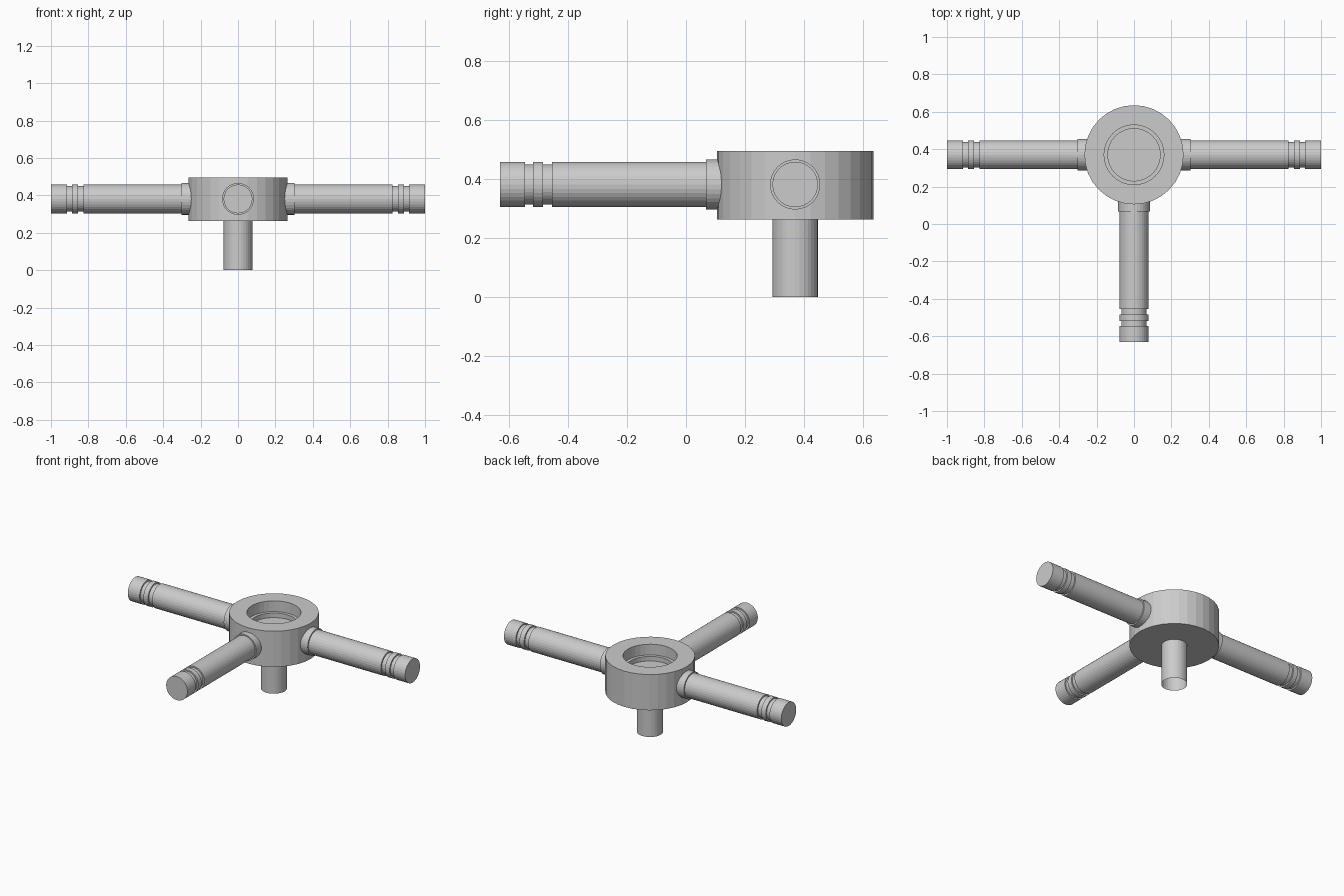
import bpy
import bmesh
import math
from mathutils import Matrix, Vector

cube = bpy.data.objects.get("Cube")
if cube:
    bpy.data.objects.remove(cube, do_unlink=True)

SIDES = 32
CENTRE_Y = 0.37
ARM_Z = 0.381

grey = bpy.data.materials.new("light_grey_metal")
grey.use_nodes = True
grey.diffuse_color = (0.6, 0.6, 0.6, 1)
grey.node_tree.nodes["Principled BSDF"].inputs["Base Color"].default_value = (0.6, 0.6, 0.6, 1)


def lathe(name, profile, matrix, cap_start=True, cap_end=True):
    """Turn (radius, height) points about z, then place the result."""
    bm = bmesh.new()
    rings = []
    for r, h in profile:
        ring = []
        for i in range(SIDES):
            a = math.tau * i / SIDES
            ring.append(bm.verts.new((r * math.cos(a), r * math.sin(a), h)))
        rings.append(ring)
    for low, high in zip(rings, rings[1:]):
        for i in range(SIDES):
            j = (i + 1) % SIDES
            bm.faces.new((low[i], low[j], high[j], high[i]))
    if cap_start:
        bm.faces.new(rings[0][::-1])
    if cap_end:
        bm.faces.new(rings[-1])
    bm.transform(matrix)
    mesh = bpy.data.meshes.new(name)
    bm.to_mesh(mesh)
    bm.free()
    mesh.materials.append(grey)
    obj = bpy.data.objects.new(name, mesh)
    bpy.context.collection.objects.link(obj)
    return obj


at_hub = Matrix.Translation((0, CENTRE_Y, 0))

# Hub with a stepped pocket in its top
lathe("hub", [(0.265, 0.262), (0.265, 0.495), (0.16, 0.495), (0.16, 0.425),
              (0.14, 0.425), (0.14, 0.395)], at_hub)

# Stem below the hub, open at the bottom
lathe("stem", [(0.077, 0), (0.077, 0.27)], at_hub, cap_start=False)

# Three grooved arms, each with a collar at the hub
BODY, GROOVE = 0.077, 0.068
arm_profile = [(BODY, 0.24), (BODY, 0.825), (GROOVE, 0.825), (GROOVE, 0.855),
               (BODY, 0.855), (BODY, 0.888), (GROOVE, 0.888), (GROOVE, 0.915),
               (BODY, 0.915), (BODY, 1.0)]
collar_profile = [(0.085, 0.24), (0.085, 0.303)]

for side, direction in (("left", (1, 0, 0)), ("right", (-1, 0, 0)), ("front", (0, -1, 0))):
    turn = Vector(direction).to_track_quat('Z', 'Y').to_matrix().to_4x4()
    place = Matrix.Translation((0, CENTRE_Y, ARM_Z)) @ turn
    lathe(side + "_arm", arm_profile, place)
    lathe(side + "_collar", collar_profile, place)
